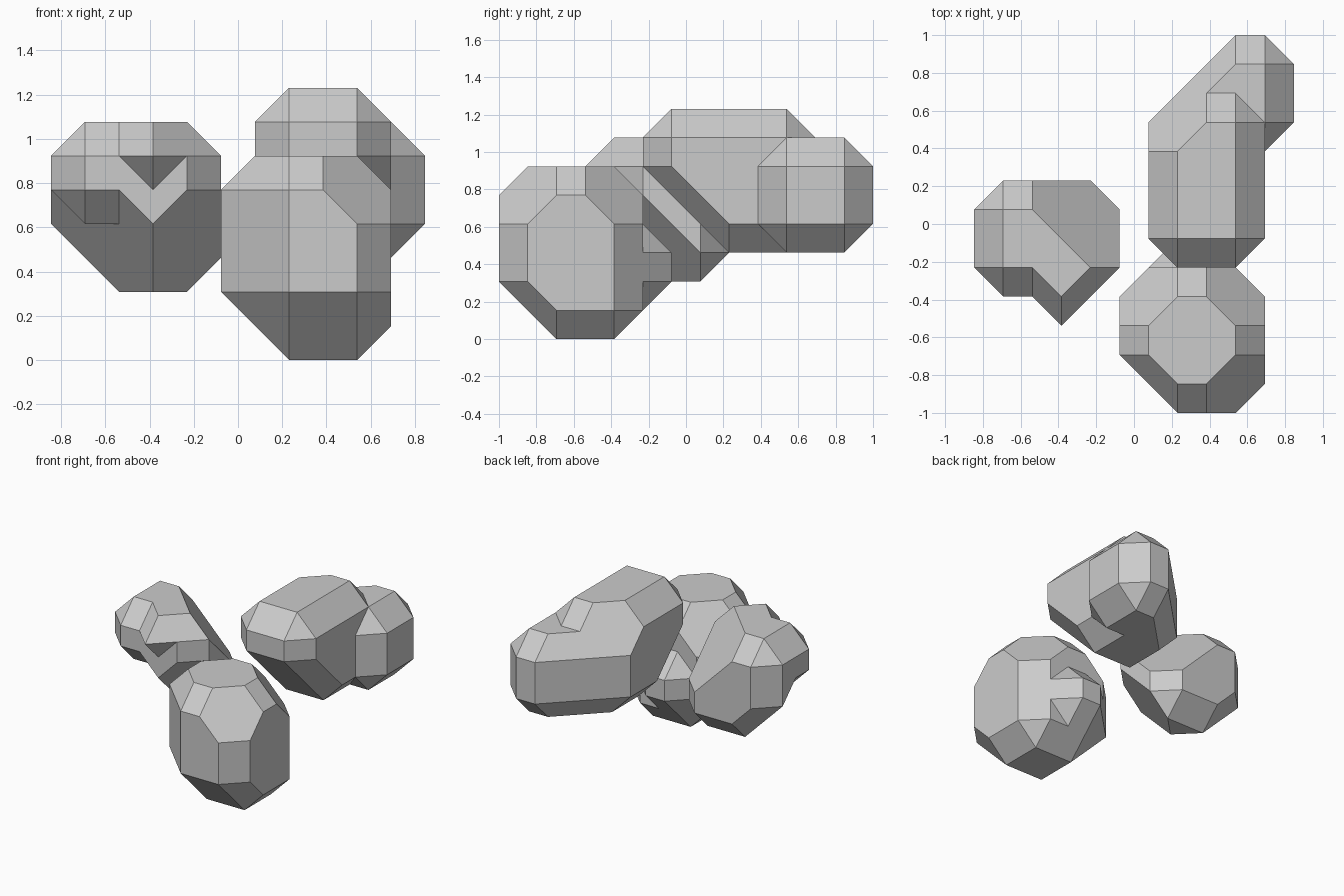
import bpy
import bmesh
import math
from mathutils import Vector

UNIT = 2 / 13
CENTRE = Vector((5.5, 6.5, 0))

if "Cube" in bpy.data.objects:
    bpy.data.objects.remove(bpy.data.objects["Cube"], do_unlink=True)

stone = bpy.data.materials.new("stone_grey")
stone.use_nodes = True
stone.diffuse_color = (0.6, 0.6, 0.6, 1)
stone.node_tree.nodes["Principled BSDF"].inputs["Base Color"].default_value = (0.6, 0.6, 0.6, 1)


def lump(name, columns):
    """Convex chamfered lump: each column is (x, y, low, high) in grid steps,
    and both of its ends are widened by one step along every axis."""
    points = set()
    for x, y, low, high in columns:
        for z in (low, high):
            for step in (-1, 1):
                points |= {(x + step, y, z), (x, y + step, z), (x, y, z + step)}
    bm = bmesh.new()
    for p in sorted(points):
        bm.verts.new((Vector(p) - CENTRE) * UNIT)
    hull = bmesh.ops.convex_hull(bm, input=bm.verts[:])
    spare = {g for key in ("geom_interior", "geom_unused") for g in hull[key]
             if isinstance(g, bmesh.types.BMVert)}
    bmesh.ops.delete(bm, geom=list(spare), context="VERTS")
    bmesh.ops.recalc_face_normals(bm, faces=bm.faces[:])
    mesh = bpy.data.meshes.new(name)
    bm.to_mesh(mesh)
    bm.free()
    mesh.materials.append(stone)
    obj = bpy.data.objects.new(name, mesh)
    bpy.context.collection.objects.link(obj)
    return obj


def rock(name, body, *extras):
    """Join the body and its extra lumps into one flat-faced rock."""
    obj = lump(name, body)
    helpers = [lump(name + "_helper", columns) for columns in extras]
    for helper in helpers:
        helper.hide_render = True
        mod = obj.modifiers.new("join", "BOOLEAN")
        mod.operation = "UNION"
        mod.solver = "EXACT"
        mod.object = helper
    graph = bpy.context.evaluated_depsgraph_get()
    mesh = bpy.data.meshes.new_from_object(obj.evaluated_get(graph))
    obj.modifiers.clear()
    obj.data = mesh
    mesh.name = name
    for helper in helpers:
        bpy.data.objects.remove(helper, do_unlink=True)
    # Merge coplanar triangles into clean facets
    bm = bmesh.new()
    bm.from_mesh(mesh)
    bmesh.ops.remove_doubles(bm, verts=bm.verts[:], dist=0.001)
    bmesh.ops.dissolve_limit(bm, angle_limit=math.radians(1),
                             verts=bm.verts[:], edges=bm.edges[:])
    for face in bm.faces:
        face.smooth = False
        face.material_index = 0
    bm.to_mesh(mesh)
    bm.free()
    return obj


# Tall front rock with a small knob low on its back
rock("front_rock",
     [(7, 1, 2, 5), (8, 1, 2, 5), (9, 1, 2, 4), (6, 2, 2, 5), (7, 2, 1, 5),
      (9, 2, 1, 5), (6, 3, 2, 5), (9, 3, 1, 5), (6, 4, 2, 4), (7, 4, 1, 5),
      (8, 4, 1, 5), (9, 4, 1, 4)],
     [(7, 4, 1, 4), (8, 4, 1, 4), (7, 5, 2, 3), (8, 5, 2, 3)])

# Side rock with an overhanging tip and a corner knob
rock("side_rock",
     [(1, 6, 5, 6), (1, 7, 4, 6), (2, 5, 5, 6), (2, 7, 3, 6), (3, 5, 4, 6),
      (3, 6, 3, 6), (4, 5, 5, 6), (4, 6, 4, 5), (4, 7, 3, 4)],
     [(2, 5, 6, 6), (3, 4, 6, 6), (3, 5, 6, 6), (4, 5, 6, 6)],
     [(1, 5, 5, 6), (2, 5, 5, 6), (1, 6, 5, 6), (2, 6, 5, 6)])

# Long back rock with a lower lump at its far end
rock("back_rock",
     [(7, 6, 6, 7), (9, 6, 6, 7), (7, 8, 4, 7), (9, 8, 4, 7), (7, 9, 4, 7),
      (7, 10, 4, 6), (8, 10, 4, 7), (9, 10, 4, 7), (8, 11, 4, 6)],
     [(7, 10, 4, 6), (9, 12, 4, 6), (10, 12, 4, 6), (10, 10, 4, 6)])
